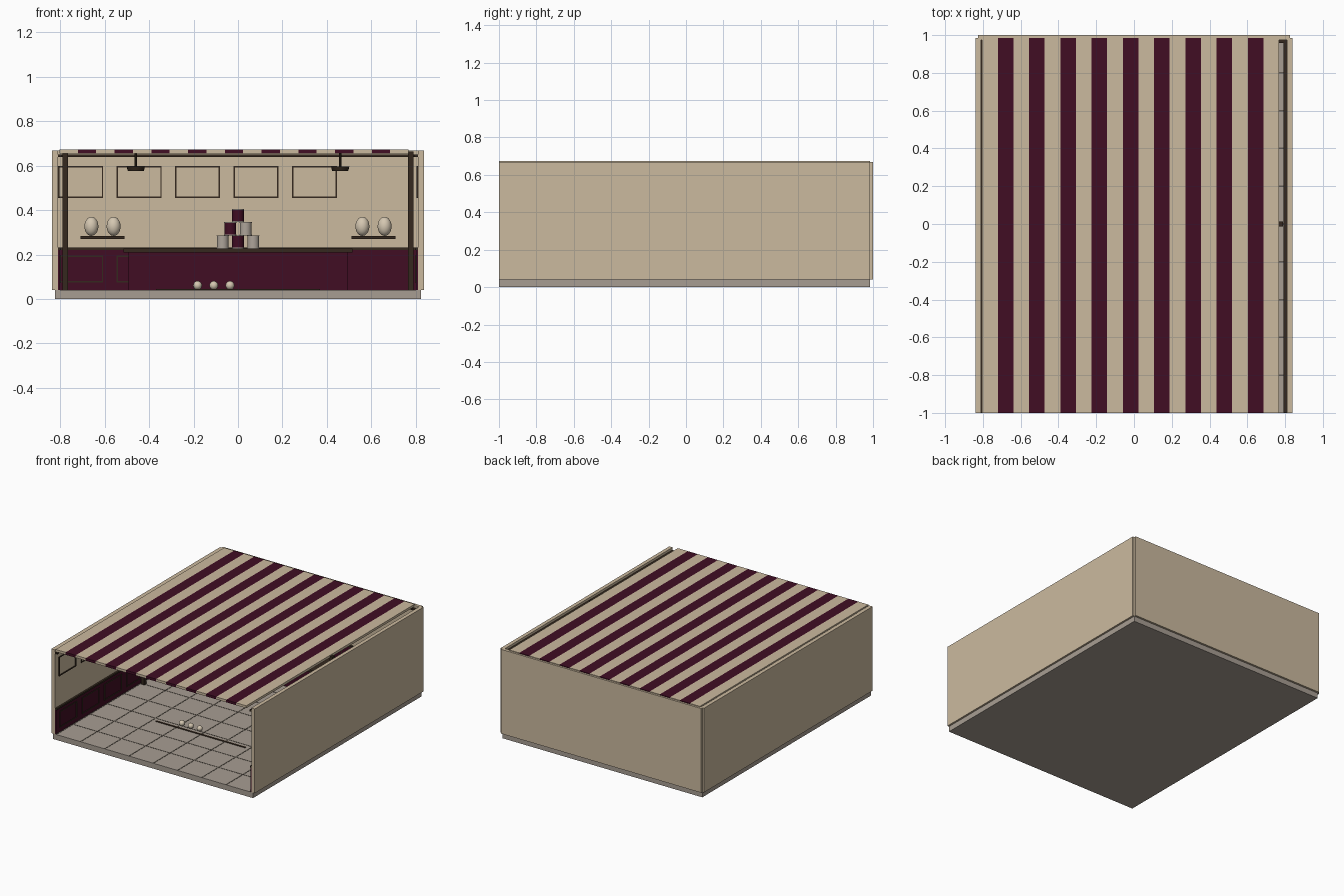
import bpy, math

if "Cube" in bpy.data.objects:
    bpy.data.objects.remove(bpy.data.objects["Cube"])

def mat(name, rgb):
    m = bpy.data.materials.new(name)
    m.diffuse_color = (*rgb, 1)
    m.use_nodes = True
    m.node_tree.nodes["Principled BSDF"].inputs["Base Color"].default_value = m.diffuse_color
    return m

CREAM = mat("cream_paint", (0.60, 0.49, 0.345))
RED = mat("burgundy", (0.052, 0.004, 0.017))
WOOD = mat("dark_wood", (0.035, 0.022, 0.013))
STONE = mat("floor_stone", (0.39, 0.34, 0.29))
GROUT = mat("floor_grout", (0.13, 0.11, 0.09))
TIN = mat("tin", (0.42, 0.37, 0.32))
IVORY = mat("ivory", (0.66, 0.57, 0.44))

def finish(name, m):
    o = bpy.context.object
    o.name = name
    o.data.materials.append(m)
    return o

def box(name, x0, x1, y0, y1, z0, z1, m):
    bpy.ops.mesh.primitive_cube_add(size=1, location=((x0+x1)/2, (y0+y1)/2, (z0+z1)/2))
    o = bpy.context.object
    o.scale = (x1-x0, y1-y0, z1-z0)
    return finish(name, m)

def cyl(name, x, y, z0, z1, r, m, r2=None, n=20):
    bpy.ops.mesh.primitive_cone_add(vertices=n, radius1=r, radius2=r if r2 is None else r2,
                                    depth=z1-z0, location=(x, y, (z0+z1)/2))
    bpy.ops.object.shade_smooth_by_angle()
    return finish(name, m)

def ball(name, x, y, z, r, rz, m):
    bpy.ops.mesh.primitive_uv_sphere_add(segments=18, ring_count=12, radius=1, location=(x, y, z))
    bpy.context.object.scale = (r, r, rz)
    bpy.ops.object.shade_smooth()
    return finish(name, m)

XI, XO, YI = 0.81, 0.838, 0.975   # inner and outer wall planes

# Floor slab with tile joints
box("floor", -0.824, 0.824, -1, 0.985, 0, 0.04, STONE)
for i in range(-4, 5):
    box("tile_joint", i*0.2-0.004, i*0.2+0.004, -1, YI, 0.039, 0.0415, GROUT)
for i in range(-4, 5):
    box("tile_joint", -XI, XI, i*0.2-0.004, i*0.2+0.004, 0.039, 0.0412, GROUT)

# Shell walls
box("back_wall", -0.825, 0.825, YI, 1.0, 0.04, 0.668, CREAM)
for s, side in ((-1, "left"), (1, "right")):
    a, b = sorted((s*XI, s*XO))
    box(side + "_wall", a, b, -1, 0.985, 0.04, 0.668, CREAM)

# Trim running round the walls: wainscot, cap and top rail
for name, z0, z1, t, m in (("wainscot", 0.04, 0.22, 0.008, RED),
                           ("wainscot_cap", 0.22, 0.232, 0.014, WOOD),
                           ("top_rail", 0.638, 0.65, 0.018, WOOD)):
    box("back_" + name, -XI, XI, YI-t, YI, z0, z1, m)
    for s in (-1, 1):
        a, b = sorted((s*XI, s*(XI-t)))
        box("side_" + name, a, b, -0.997, YI, z0, z1, m)

# Moulding frames, given by centre along the wall
def frame(wall, c, z0, z1, depth):
    h, w = 0.101, 0.006
    for u0, u1, v0, v1 in ((c-h, c-h+w, z0, z1), (c+h-w, c+h, z0, z1),
                           (c-h, c+h, z0, z0+w), (c-h, c+h, z1-w, z1)):
        if wall == 0:
            box("back_moulding", u0, u1, YI-depth, YI, v0, v1, WOOD)
        else:
            a, b = sorted((wall*XI, wall*(XI-depth)))
            box("side_moulding", a, b, u0, u1, v0, v1, WOOD)

for z0, z1, d in ((0.455, 0.598, 0.006), (0.075, 0.195, 0.013)):
    for i in range(5):
        frame(0, -0.708 + i*0.263, z0, z1, d)
    for i in range(7):
        for s in (-1, 1):
            frame(s, -0.855 + i*0.263, z0, z1, d)

# Striped canopy
w = 1.572 / 19
for i in range(19):
    x = -0.804 + i*w
    box("canopy_stripe", x, x+w, -1, 0.985, 0.655, 0.673, RED if i % 2 else CREAM)

# Side posts
for s in (-1, 1):
    box("post", s*0.777-0.0125, s*0.777+0.0125, -0.0125, 0.0125, 0.04, 0.665, WOOD)

# Counter
CY = 0.62
box("counter_body", -0.493, 0.493, CY-0.1, CY+0.1, 0.04, 0.21, RED)
box("counter_top", -0.515, 0.515, CY-0.12, CY+0.12, 0.21, 0.227, WOOD)

# Stacked cans
for row, n in enumerate((3, 2, 1)):
    for k in range(n):
        x, z = (k-(n-1)/2)*0.069, 0.227 + row*0.0595
        red = (row, k) in ((0, 1), (1, 0), (2, 0))
        cyl("can", x, CY, z+0.003, z+0.0565, 0.0265, RED if red else TIN)
        for zz in (z, z+0.0555):
            cyl("can_rim", x, CY, zz, zz+0.004, 0.028, TIN)

# Wall shelves with egg-shaped prizes
for s in (-1, 1):
    box("shelf", s*0.61-0.098, s*0.61+0.098, 0.865, YI, 0.27, 0.284, WOOD)
    for d in (-0.05, 0.05):
        ball("prize", s*0.61+d, 0.92, 0.327, 0.032, 0.043, IVORY)

# Hanging lamps
for s in (-1, 1):
    cyl("lamp_rod", s*0.46, 0, 0.59, 0.656, 0.005, WOOD, n=8)
    cyl("lamp_shade", s*0.46, 0, 0.577, 0.597, 0.036, WOOD, 0.042)

# Throwing line and balls
box("throw_line", -0.37, 0.37, -0.446, -0.432, 0.04, 0.044, WOOD)
for x in (-0.182, -0.109, -0.036):
    ball("throwing_ball", x, -0.4, 0.061, 0.02, 0.02, IVORY)
